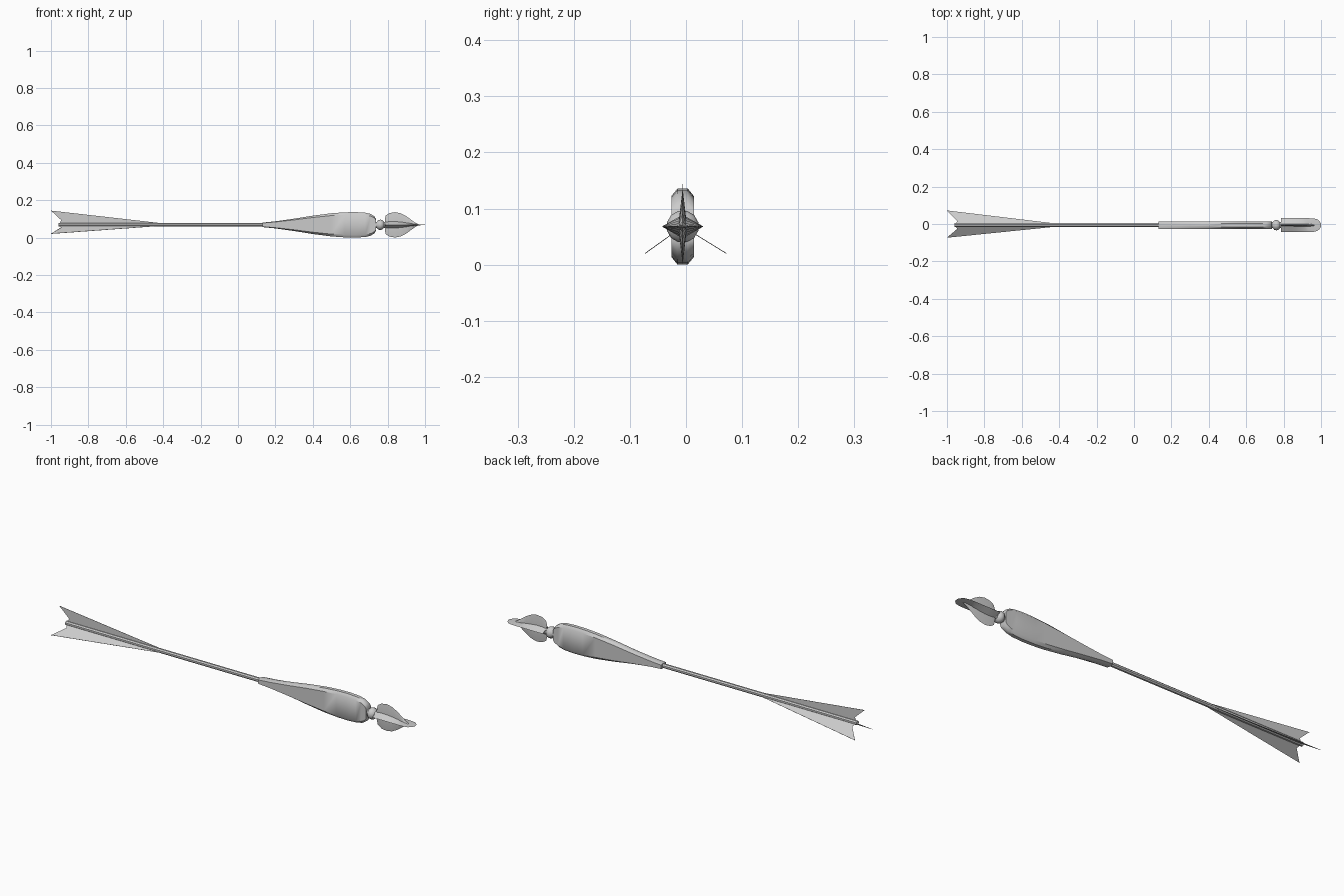
import bpy, bmesh, math

if "Cube" in bpy.data.objects:
    bpy.data.objects.remove(bpy.data.objects["Cube"])

AY, AZ = -0.006, 0.068   # long axis of the arrow


def make(name, verts, faces, smooth=None):
    me = bpy.data.meshes.new(name)
    me.from_pydata(verts, [], faces)
    bm = bmesh.new()
    bm.from_mesh(me)
    bmesh.ops.recalc_face_normals(bm, faces=bm.faces)
    bm.to_mesh(me)
    bm.free()
    ob = bpy.data.objects.new(name, me)
    bpy.context.collection.objects.link(ob)
    if smooth:
        bpy.ops.object.select_all(action='DESELECT')
        bpy.context.view_layer.objects.active = ob
        ob.select_set(True)
        bpy.ops.object.shade_smooth_by_angle(angle=math.radians(smooth))
    return ob


def loft(name, section, stations, smooth=40):
    """Loft a unit section (y, z) along x; stations are (x, y scale, z scale)."""
    n = len(section)
    verts = [(x, AY + y * sy, AZ + z * sz) for x, sy, sz in stations for y, z in section]
    faces = [(i * n + j, i * n + (j + 1) % n, (i + 1) * n + (j + 1) % n, (i + 1) * n + j)
             for i in range(len(stations) - 1) for j in range(n)]
    faces += [tuple(range(n)), tuple(range(len(verts) - n, len(verts)))]
    return make(name, verts, faces, smooth)


def ring(n):
    return [(math.cos(2 * math.pi * (i + .5) / n), math.sin(2 * math.pi * (i + .5) / n))
            for i in range(n)]


diamond = [(1, 0), (0, 1), (-1, 0), (0, -1)]
chamfered = [(.45, 1), (1, .8), (1, -.8), (.45, -1), (-.45, -1), (-1, -.8), (-1, .8), (-.45, 1)]

# Shaft with a slim tail
loft("shaft", ring(8), [(-.96, .011, .011), (0, .011, .011), (.2, .011, .011)])

# Swollen flat bud with chamfered rim
bud = [(.13, .012), (.2, .019), (.3, .033), (.4, .049), (.5, .062), (.57, .067),
       (.63, .068), (.68, .065), (.71, .058), (.73, .045), (.738, .03)]
loft("bud", chamfered, [(x, .02, h) for x, h in bud])

# Bead and neck between bud and head
bead = [(.735, .015), (.742, .017), (.75, .026), (.761, .029), (.772, .026),
        (.78, .017), (.80, .015)]
loft("bead", ring(12), [(x, r, r) for x, r in bead])

# Head: upright leaf blade crossed with a broad horizontal blade
leaf = [(.785, .03), (.79, .05), (.81, .063), (.84, .068), (.87, .062), (.9, .046),
        (.93, .024), (.95, .01), (.965, .003)]
loft("head_upright_blade", diamond, [(x, .008, h) for x, h in leaf], 30)
broad = [(.785, .037, .017), (.81, .037, .021), (.84, .037, .021), (.87, .037, .018),
         (.9, .037, .013), (.93, .037, .007), (.96, .036, .003), (.98, .031, .002),
         (.992, .021, .002), (1.0, .008, .001)]
loft("head_broad_blade", diamond, broad, 30)

# Three notched vanes: outline in (x, distance from axis)
outline = [(-.42, .004), (-.42, .010), (-1, 1), (-.945, .025), (-.955, .004)]
for name, tip_y, tip_z in (("top_vane", AY, .144), ("back_vane", .072, .02),
                           ("front_vane", -.073, .02)):
    dy, dz = tip_y - AY, tip_z - AZ
    length = math.hypot(dy, dz)
    uy, uz = dy / length, dz / length
    t = .0006
    verts = []
    for s in (-t, t):
        for x, r in outline:
            r = min(r, length)
            verts.append((x, AY + uy * r - uz * s, AZ + uz * r + uy * s))
    n = len(outline)
    faces = [tuple(range(n)), tuple(range(n, 2 * n))]
    faces += [(j, (j + 1) % n, n + (j + 1) % n, n + j) for j in range(n)]
    make(name, verts, faces)
